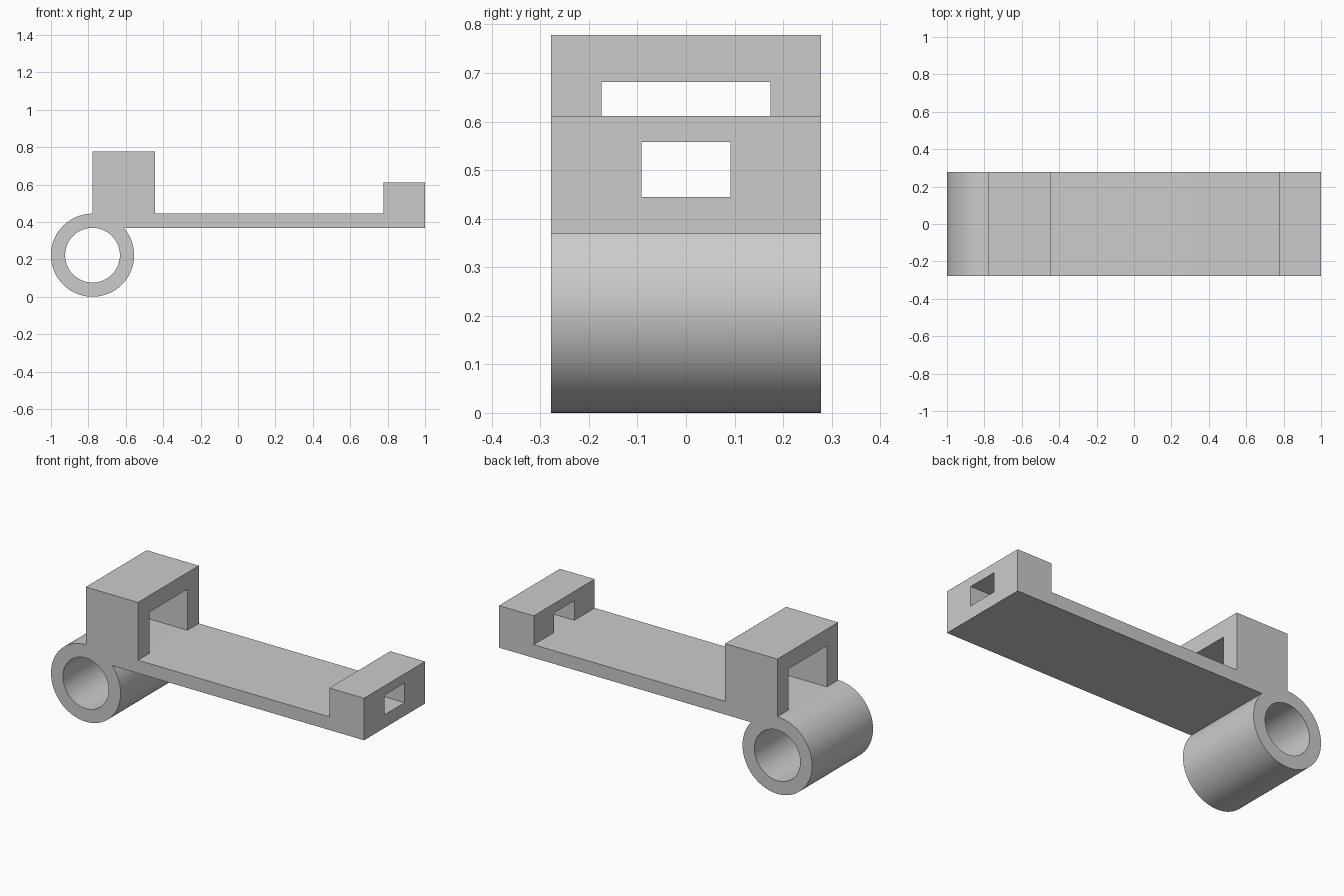
import bpy
import bmesh
from math import asin, cos, sin, pi
from mathutils import Vector

cube = bpy.data.objects.get("Cube")
if cube:
    bpy.data.objects.remove(cube, do_unlink=True)

U = 1 / 27            # design unit
HALF = 7.5            # half width of the bracket
CX, CZ = -21, 6       # tube axis
R_OUT, R_IN = 6, 3.95
ARM_BOTTOM, ARM_TOP = 9.95, 12

grey = bpy.data.materials.new("plain grey")
grey.use_nodes = True
grey.diffuse_color = (0.6, 0.6, 0.6, 1)
grey.node_tree.nodes["Principled BSDF"].inputs["Base Color"].default_value = grey.diffuse_color


def extrude(name, points, depth):
    """Extrude a closed outline of 3D points along a vector."""
    bm = bmesh.new()
    face = bm.faces.new([bm.verts.new(Vector(p) * U) for p in points])
    new = bmesh.ops.extrude_face_region(bm, geom=[face])["geom"]
    verts = [g for g in new if isinstance(g, bmesh.types.BMVert)]
    bmesh.ops.translate(bm, verts=verts, vec=Vector(depth) * U)
    bmesh.ops.recalc_face_normals(bm, faces=bm.faces)
    mesh = bpy.data.meshes.new(name)
    bm.to_mesh(mesh)
    bm.free()
    mesh.materials.append(grey)
    obj = bpy.data.objects.new(name, mesh)
    bpy.context.collection.objects.link(obj)
    return obj


def arc(radius, start, end, steps, y):
    angles = [start + (end - start) * i / steps for i in range(steps + 1)]
    return [(CX + radius * cos(a), y, CZ + radius * sin(a)) for a in angles]


def arch(name, x0, x1, top, opening, opening_top):
    """Upside-down U standing on the arm, open along x."""
    outline = [(-HALF, ARM_TOP), (-HALF, top), (HALF, top), (HALF, ARM_TOP),
               (opening, ARM_TOP), (opening, opening_top),
               (-opening, opening_top), (-opening, ARM_TOP)]
    return extrude(name, [(x0, y, z) for y, z in outline], (x1 - x0, 0, 0))


# Flat arm and tube in one side profile
meet = 2 * pi + asin((ARM_BOTTOM - CZ) / R_OUT)
tube = arc(R_OUT, pi / 2, meet, 96, -HALF)
body = extrude("arm_and_tube",
               [(27, -HALF, ARM_BOTTOM), (27, -HALF, ARM_TOP)] + tube,
               (0, 2 * HALF, 0))

# Bore through the tube
bore = extrude("bore_cutter", arc(R_IN, 0, 2 * pi, 96, -HALF - 1)[:-1],
               (0, 2 * HALF + 2, 0))
bore.hide_render = True
cut = body.modifiers.new("bore", "BOOLEAN")
cut.operation = "DIFFERENCE"
cut.solver = "EXACT"
cut.object = bore
bpy.context.view_layer.objects.active = body
body.select_set(True)
bpy.ops.object.modifier_apply(modifier=cut.name)
bpy.data.objects.remove(bore, do_unlink=True)
bpy.ops.object.shade_smooth_by_angle(angle=pi / 7)

# Slotted blocks on the arm
arch("tall_loop", -21, -12, 21, 4.7, 18.4)
arch("end_loop", 21, 27, 16.5, 2.48, 15.05)
